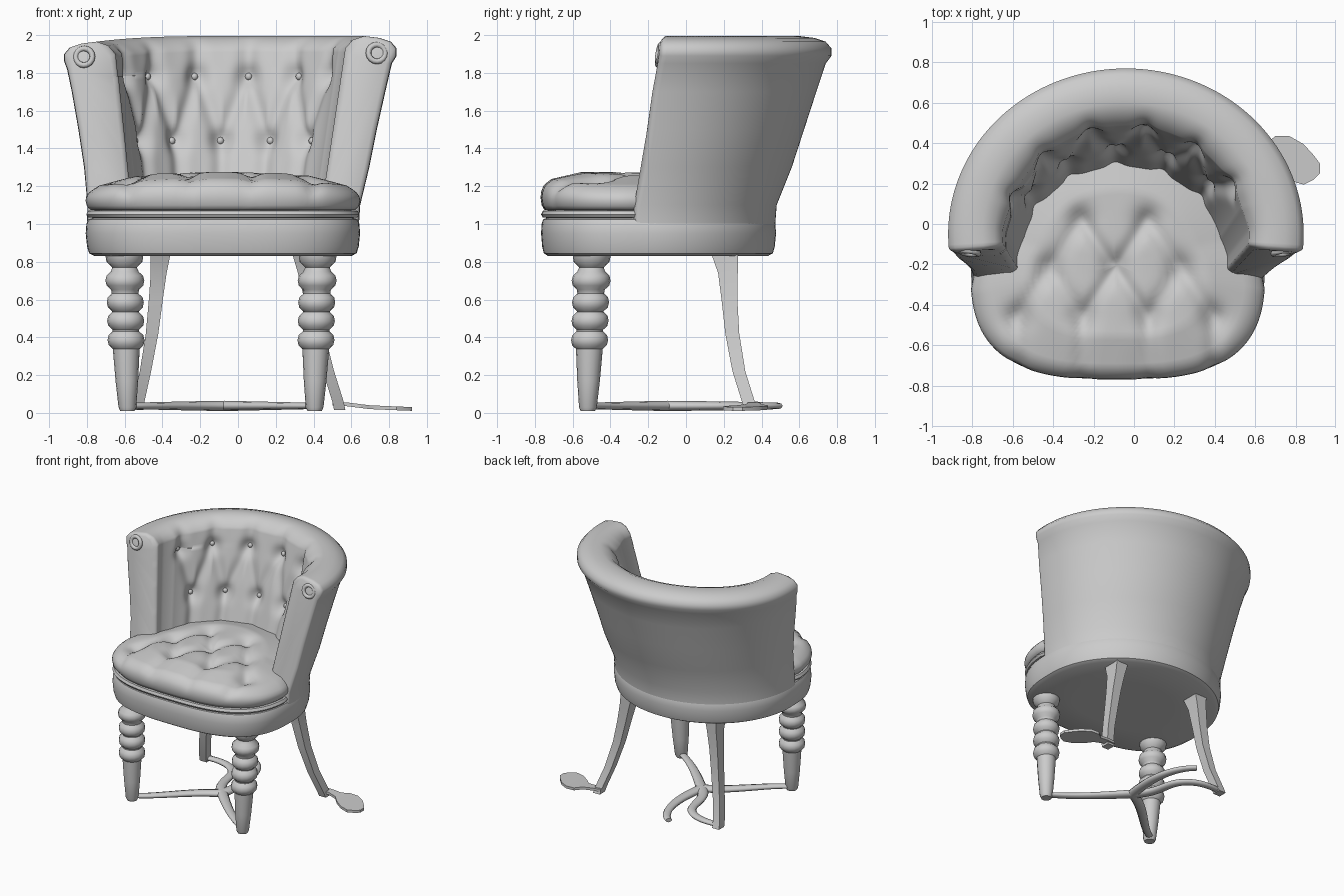
import bpy, bmesh
from math import sin, cos, radians, exp, tau
from mathutils import Vector

if "Cube" in bpy.data.objects:
    bpy.data.objects.remove(bpy.data.objects["Cube"])


def loft(name, rings, angle=50):
    """Skin a stack of closed rings and cap both ends."""
    bm = bmesh.new()
    vs = [[bm.verts.new(p) for p in r] for r in rings]
    n = len(rings[0])
    for a, b in zip(vs, vs[1:]):
        for i in range(n):
            j = (i + 1) % n
            bm.faces.new((a[i], a[j], b[j], b[i]))
    bm.faces.new(vs[0])
    bm.faces.new(vs[-1])
    bmesh.ops.recalc_face_normals(bm, faces=bm.faces)
    me = bpy.data.meshes.new(name)
    bm.to_mesh(me)
    bm.free()
    ob = bpy.data.objects.new(name, me)
    bpy.context.collection.objects.link(ob)
    smooth(ob, angle)
    return ob


def smooth(ob, angle=50):
    bpy.ops.object.select_all(action='DESELECT')
    bpy.context.view_layer.objects.active = ob
    ob.select_set(True)
    bpy.ops.object.shade_smooth_by_angle(angle=radians(angle))


def tuft(p, buttons, seams, pit=0.05, crease=0.03, r=0.05, w=0.03):
    """Depth of the padding at p: pits at buttons, creases along seams."""
    d = max(exp(-((p - b).length / r) ** 2) for b in buttons) * pit
    near = 9
    for a, b in seams:
        t = max(0, min(1, (p - a).dot(b - a) / (b - a).length_squared))
        near = min(near, (p - a.lerp(b, t)).length)
    return d + crease * exp(-(near / w) ** 2)


def lerp(a, b, t):
    return [x + (y - x) * t for x, y in zip(a, b)]


# ---- seat frame, piping and tufted cushion
def outline(th, s, z, inset=0.0):
    c, n = cos(th), sin(th)
    e = 2 / (2.0 if n > 0 else 2.9)
    s *= 1 - inset * min(1, max(0, n * 3 + 0.3))
    x = 0.73 * abs(c) ** e * (1 if c > 0 else -1)
    y = (0.68 * n) if n > 0 else -0.57 * abs(n) ** e
    return Vector((-0.08 + s * x, -0.2 + s * y, z))


N = 120
angs = [tau * i / N for i in range(N)]
for name, prof, inset in (
        ("seat_frame", [(0.5, 0.83), (0.93, 0.83), (0.97, 0.845), (0.985, 0.88), (0.995, 0.95),
                        (0.99, 1.0), (0.975, 1.025), (0.93, 1.035)], 0),
        ("seat_piping", [(0.9, 1.03), (0.98, 1.035), (0.995, 1.05), (0.98, 1.07), (0.9, 1.075)], 0.12)):
    loft(name, [[outline(a, s, z, inset) for a in angs] for s, z in prof], 40)

V = lambda x, y: Vector((x, y))
rows = [[V(-0.58 + 0.325 * i, -0.46) for i in range(4)],
        [V(-0.42 + 0.325 * i, -0.22) for i in range(3)],
        [V(-0.26 + 0.325 * i, 0.02) for i in range(2)]]
sb = sum(rows, [])
ss = [(b, V(b.x, -0.9)) for b in rows[0]]
for up, lo in zip(rows[1:], rows):
    for i, b in enumerate(up):
        ss += [(b, lo[i]), (b, lo[i + 1])]
edge = [(0.9, 1.07), (0.965, 1.075), (0.99, 1.1), (1.0, 1.14), (0.995, 1.17), (0.975, 1.2), (0.94, 1.22)]
edge += [(0.9 - 0.04 * i, 1.238 + 0.037 * min(1, i / 7)) for i in range(23)]
cushion = []
for s, z in edge:
    ring = []
    for a in angs:
        p = outline(a, s, z, 0.12)
        d = tuft(p.xy, sb, ss, 0.035, 0.02, 0.07, 0.04)
        k = min(1, max(0, (z - 1.08) / 0.12))
        drop = 0.035 * abs(cos(a)) ** 2 * min(1, s + 0.1) ** 2 + 0.015
        ring.append(outline(a, s - (0.5 * d if s > 0.92 else 0), z - (d + drop - 0.015) * k, 0.12))
    cushion.append(ring)
loft("seat_cushion", cushion, 60)

# ---- wrap-around tufted back
STEP = 26
flat = lambda deg, z: V(radians(deg) * 0.55, z)
upper = [(159 - STEP * i, 1.78) for i in range(6)]
lower = [(146 - STEP * i, 1.44) for i in range(5)]
bb = [flat(*b) for b in upper + lower]
bs = [(flat(*b), flat(b[0], 2.0)) for b in upper]
bs += [(flat(*b), flat(b[0], 1.1)) for b in lower]
for i, b in enumerate(lower):
    bs += [(flat(*b), flat(*upper[i])), (flat(*b), flat(*upper[i + 1]))]

# profile levels: x radius, y radius, centre x, centre y, z
outer = [(0.72, 0.672, -0.08, -0.2, 0.99), (0.722, 0.675, -0.075, -0.195, 1.1),
         (0.755, 0.71, -0.06, -0.15, 1.3), (0.79, 0.745, -0.055, -0.12, 1.5),
         (0.83, 0.78, -0.05, -0.09, 1.7), (0.86, 0.80, -0.045, -0.06, 1.85),
         (0.88, 0.82, -0.04, -0.05, 1.89), (0.88, 0.82, -0.04, -0.05, 1.93),
         (0.85, 0.79, -0.04, -0.05, 1.965), (0.79, 0.73, -0.04, -0.05, 1.985),
         (0.71, 0.65, -0.04, -0.05, 1.995), (0.65, 0.60, -0.04, -0.05, 1.975)]
IN_TOP, IN_LOW = (0.61, 0.56, -0.04, -0.05, 1.93), (0.505, 0.46, -0.06, -0.2, 1.1)
M = 40
levels = [(l, False) for l in outer] + [(lerp(IN_TOP, IN_LOW, i / M), True) for i in range(M + 1)]


def shell(deg, lv, soft):
    a, b, cx, cy, z = lv
    t = radians(deg)
    d = 0
    if soft:
        fade = min(1, max(0, (88 - abs(deg - 90)) / 12))
        d = fade * (tuft(flat(deg, z), bb, bs, 0.045, 0.025, 0.055, 0.045) - 0.02)
    if z > 1.8:
        z -= 0.03 * max(0, -cos(t)) ** 3
    return Vector((cx + (a + d) * cos(t), cy + (b + d) * sin(t), z))


back = [[shell(-5 + 190 * i / 150, *l) for l in levels] for i in range(151)]


def rounded_end(ring):
    """Two shrunken rings that round off the arm front."""
    outs, k = [], len(outer)
    for f, push in ((0.06, 0.01), (0.22, 0.022)):
        new = []
        for i, p in enumerate(ring):
            mate = min(ring[:k - 3] if i >= k - 1 else ring[k:], key=lambda q: abs(q.z - p.z))
            mid = (p + mate) / 2
            new.append(p.lerp(Vector((mid.x, mid.y, p.z)), f) + Vector((0, -push, -f * 0.08 * (p.z > 1.9))))
        outs.append(new)
    return outs


r0, r1 = rounded_end(back[0]), rounded_end(back[-1])
loft("tufted_back", r0[::-1] + back + r1, 60)

for deg, z in upper + lower:
    t = (IN_TOP[4] - z) / (IN_TOP[4] - IN_LOW[4])
    bpy.ops.mesh.primitive_uv_sphere_add(segments=10, ring_count=6, radius=0.02,
                                         location=shell(deg, lerp(IN_TOP, IN_LOW, t), True))
    bpy.context.object.name = "back_button"
    smooth(bpy.context.object)

# ---- scroll rosettes on the arm fronts
for x, z, side in ((-0.815, 1.885, -1), (0.735, 1.905, 1)):
    bpy.ops.mesh.primitive_torus_add(major_segments=16, minor_segments=8, major_radius=0.045,
                                     minor_radius=0.015, location=(x, -0.14, z),
                                     rotation=(radians(80), 0, radians(8 * side)))
    bpy.context.object.name = "arm_rosette"
    smooth(bpy.context.object)

# ---- turned front legs
turned = [(0.07, 0.86), (0.10, 0.83), (0.095, 0.80), (0.065, 0.77)]
for zc, r in ((0.70, 0.103), (0.585, 0.098), (0.487, 0.098), (0.385, 0.098)):
    turned += [(r * 0.72, zc + 0.047), (r * 0.94, zc + 0.026), (r, zc), (r * 0.94, zc - 0.026), (r * 0.72, zc - 0.047)]
turned += [(0.07, 0.325), (0.06, 0.17), (0.047, 0.03), (0.038, 0.01)]
for side in (-1, 1):
    loft("front_leg", [[(-0.09 + side * (0.495 + 0.02 * z) + r * cos(tau * i / 16),
                         -0.52 + 0.025 * z + r * sin(tau * i / 16), z) for i in range(16)]
                       for r, z in turned], 40)

# ---- splayed rear legs
CORNERS = ((-1, -1), (1, -1), (1, 1), (-1, 1))
rear = [(0.375, 0.205, 0.84, 0.052, 0.07), (0.385, 0.222, 0.74, 0.042, 0.052), (0.40, 0.23, 0.6, 0.037, 0.042),
        (0.42, 0.245, 0.42, 0.033, 0.037), (0.455, 0.28, 0.22, 0.03, 0.034),
        (0.49, 0.33, 0.06, 0.03, 0.034), (0.495, 0.345, 0.015, 0.03, 0.034)]
for side in (-1, 1):
    loft("rear_leg", [[(-0.035 + side * x + (0.08 * (1 - z / 0.84) if side > 0 else 0) + i * hx, y + j * hy, z)
                       for i, j in CORNERS] for x, y, z, hx, hy in rear], 30)

# ---- flat leaf foot on the right rear leg
leaf = [(0.50, 0.345, 0.034, 0.05), (0.58, 0.36, 0.03, 0.045), (0.65, 0.355, 0.04, 0.036), (0.70, 0.35, 0.085, 0.03),
        (0.77, 0.325, 0.11, 0.027), (0.84, 0.295, 0.10, 0.024), (0.89, 0.28, 0.06, 0.022), (0.92, 0.275, 0.025, 0.021)]
loft("leaf_foot", [[(x, y + j * h, z + k * 0.01) for j, k in CORNERS] for x, y, h, z in leaf], 30)

# ---- curved floor stretcher: four branches from one hub
HUB = (-0.07, -0.1)
for path in ([(-0.59, -0.51), (-0.42, -0.42), (-0.30, -0.22), HUB],
             [(0.40, -0.51), (0.24, -0.42), (0.08, -0.26), HUB],
             [(-0.54, 0.34), (-0.36, 0.37), (-0.14, 0.24), (-0.20, 0.02), HUB],
             [(-0.19, 0.49), (-0.08, 0.42), (-0.01, 0.2), HUB]):
    cu = bpy.data.curves.new("stretcher_branch", 'CURVE')
    cu.dimensions = '3D'
    cu.bevel_depth = 0.03
    cu.bevel_resolution = 2
    cu.use_fill_caps = True
    sp = cu.splines.new('NURBS')
    sp.points.add(len(path) - 1)
    for i, (pt, xy) in enumerate(zip(sp.points, path)):
        pt.co = (*xy, 0, 1)
        pt.radius = 0.85 + 0.55 * i / (len(path) - 1)
    sp.use_endpoint_u = True
    sp.order_u = 4
    sp.resolution_u = 8
    ob = bpy.data.objects.new("stretcher_branch", cu)
    bpy.context.collection.objects.link(ob)
    ob.location.z = 0.037
    ob.scale.z = 0.65
    bpy.ops.object.select_all(action='DESELECT')
    bpy.context.view_layer.objects.active = ob
    ob.select_set(True)
    bpy.ops.object.convert(target='MESH')
    smooth(bpy.context.object)
